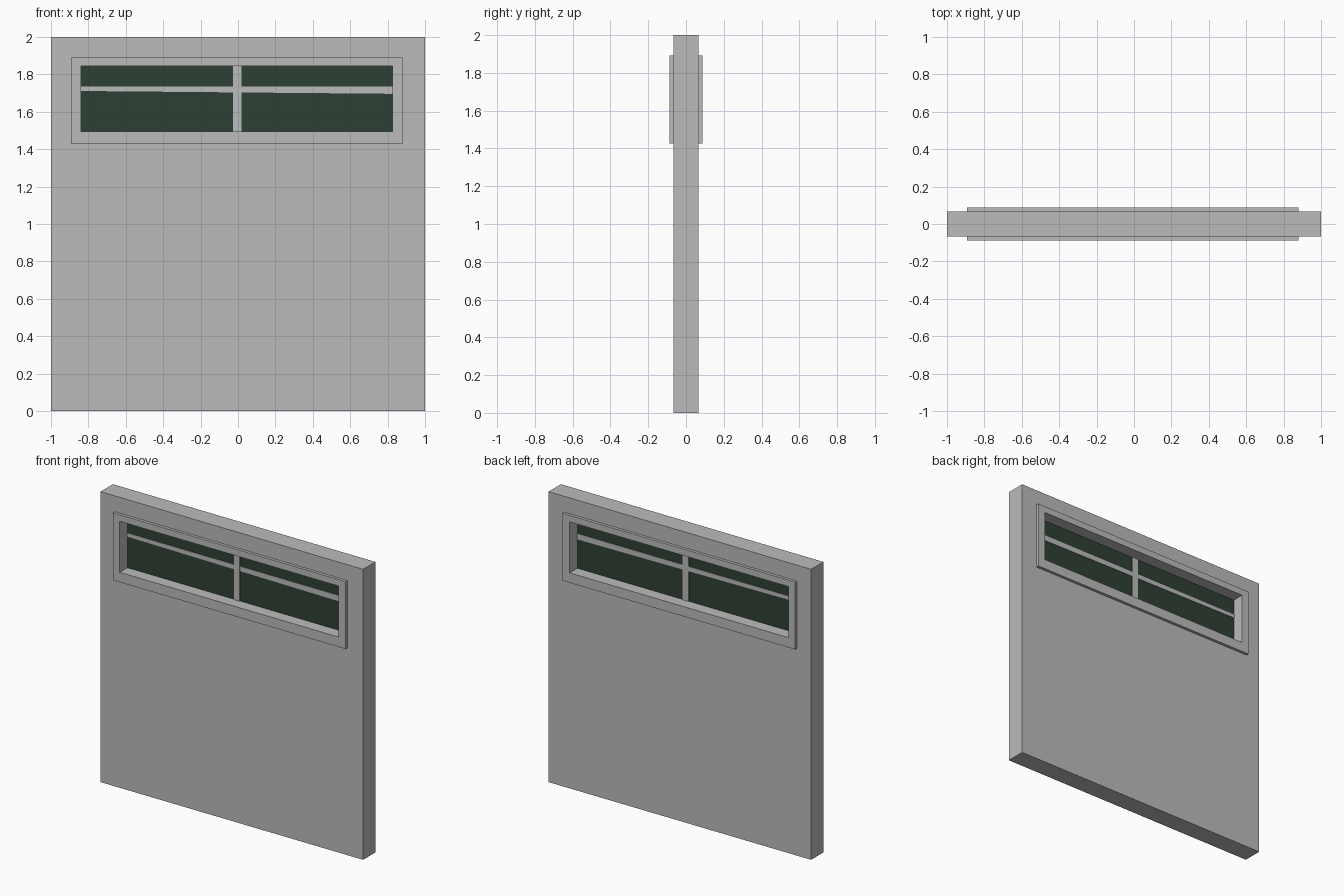
import bpy, bmesh

cube = bpy.data.objects.get("Cube")
if cube:
    bpy.data.objects.remove(cube, do_unlink=True)


def material(name, colour):
    m = bpy.data.materials.new(name)
    m.use_nodes = True
    m.diffuse_color = (*colour, 1)
    m.node_tree.nodes["Principled BSDF"].inputs["Base Color"].default_value = (*colour, 1)
    return m


grey = material("wall grey", (0.5, 0.5, 0.5))
green = material("dark green glass", (0.027, 0.051, 0.034))


def rect(x0, x1, z0, z1):
    return [(x0, z0), (x1, z0), (x1, z1), (x0, z1)]


def slab(name, outer, half, mat, inner=None):
    """Extrude a front outline through y, optionally with a matching hole."""
    bm = bmesh.new()

    def ring(points, y):
        return [bm.verts.new((x, y, z)) for x, z in points]

    front, back = ring(outer, -half), ring(outer, half)
    n = len(outer)
    if inner:
        front_in, back_in = ring(inner, -half), ring(inner, half)
        pairs = [(front, back), (front_in, front), (back, back_in), (back_in, front_in)]
    else:
        bm.faces.new(front)
        bm.faces.new(back)
        pairs = [(front, back)]
    for a, b in pairs:
        for i in range(n):
            j = (i + 1) % n
            bm.faces.new((a[i], a[j], b[j], b[i]))
    bmesh.ops.recalc_face_normals(bm, faces=bm.faces[:])
    mesh = bpy.data.meshes.new(name)
    bm.to_mesh(mesh)
    bm.free()
    mesh.materials.append(mat)
    obj = bpy.data.objects.new(name, mesh)
    bpy.context.collection.objects.link(obj)
    return obj


# Wall panel, with its hole hidden behind the frame border
slab("wall", rect(-1, 1, 0, 2), 0.067, grey, rect(-0.865, 0.85, 1.46, 1.87))

# Window surround, proud of the wall on both sides
opening = rect(-0.84, 0.825, 1.495, 1.846)
slab("window_frame", rect(-0.893, 0.88, 1.427, 1.891), 0.087, grey, opening)

# Glass pane and thin glazing bars
slab("glass", opening, 0.004, green)
slab("vertical_bar", rect(-0.026, 0.019, 1.495, 1.846), 0.009, grey)
slab("horizontal_bar", [(-0.84, 1.711), (0.825, 1.696), (0.825, 1.736), (-0.84, 1.736)],
     0.008, grey)
